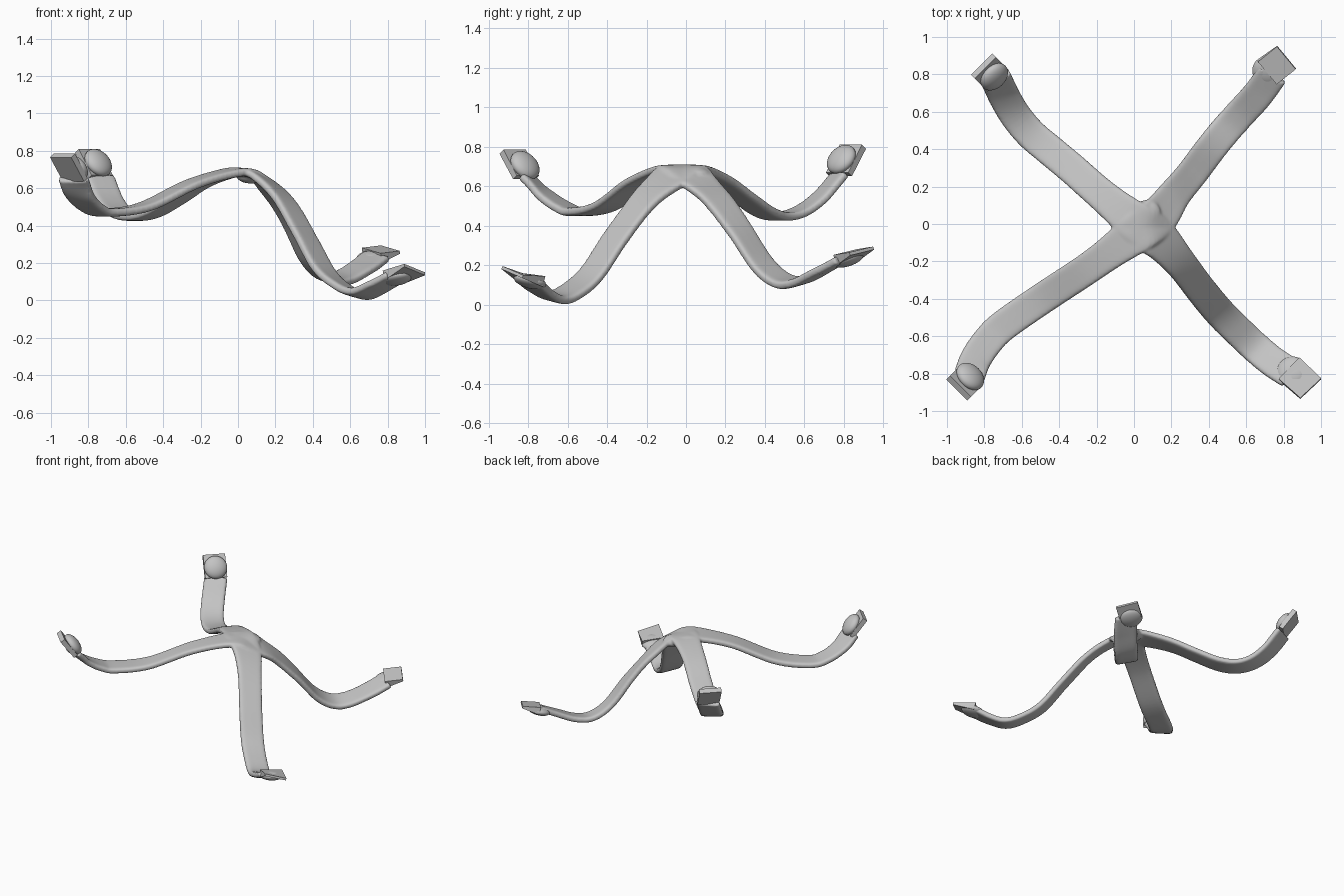
import bpy, bmesh, math
from mathutils import Vector, Matrix

if "Cube" in bpy.data.objects:
    bpy.data.objects.remove(bpy.data.objects["Cube"], do_unlink=True)

grey = bpy.data.materials.new("light grey")
grey.use_nodes = True
grey.diffuse_color = (0.55, 0.55, 0.55, 1)
grey.node_tree.nodes["Principled BSDF"].inputs["Base Color"].default_value = (0.55, 0.55, 0.55, 1)
UP = Vector((0, 0, 1))
HUB = Vector((.09, -.02, .66))


def finish(name, bm):
    bmesh.ops.recalc_face_normals(bm, faces=bm.faces)
    mesh = bpy.data.meshes.new(name)
    bm.to_mesh(mesh)
    bm.free()
    mesh.materials.append(grey)
    ob = bpy.data.objects.new(name, mesh)
    bpy.context.collection.objects.link(ob)
    bpy.ops.object.select_all(action='DESELECT')
    ob.select_set(True)
    bpy.context.view_layer.objects.active = ob
    bpy.ops.object.shade_smooth_by_angle(angle=math.radians(40))
    return ob


def frame(tangent, roll):
    """Side and normal directions of a band; roll lifts its right edge."""
    side = tangent.cross(UP).normalized() + UP * roll
    side = (side - tangent * side.dot(tangent)).normalized()
    return side, side.cross(tangent).normalized()


def sweep(bm, path, rolls, sections):
    rings = []
    for i, p in enumerate(path):
        t = (path[min(i + 1, len(path) - 1)] - path[max(i - 1, 0)]).normalized()
        side, normal = frame(t, rolls[i])
        rings.append([bm.verts.new(p + side * u + normal * v) for u, v in sections[i]])
    n = len(rings[0])
    for a, b in zip(rings, rings[1:]):
        for k in range(n):
            bm.faces.new((a[k], a[(k + 1) % n], b[(k + 1) % n], b[k]))
    bm.faces.new(rings[0])
    bm.faces.new(rings[-1])


def dome(bm, centre, side, along, normal, radius, height):
    basis = Matrix((side, along, normal)).transposed().to_4x4()
    bmesh.ops.create_uvsphere(
        bm, u_segments=32, v_segments=16, radius=1,
        matrix=Matrix.Translation(centre) @ basis @ Matrix.Diagonal((radius, radius, height, 1)))


def smooth_path(points, steps=10):
    """Catmull-Rom through x, y, z, roll points."""
    pts = [Vector(p) for p in points]
    pts = [pts[0] * 2 - pts[1]] + pts + [pts[-1] * 2 - pts[-2]]
    out = []
    for a, b, c, d in zip(pts, pts[1:], pts[2:], pts[3:]):
        for s in range(steps):
            t = s / steps
            out.append((b * 2 + (c - a) * t + (a * 2 - b * 5 + c * 4 - d) * t ** 2
                        + (b * 3 - a - c * 3 + d) * t ** 3) * 0.5)
    return out + [pts[-2]]


def band_section(p):
    """Rounded flat section, wider close to the hub."""
    width = 0.084 * (1 + 0.36 * math.exp(-((p - HUB).length / 0.2) ** 2))
    out = []
    for k in range(24):
        a = 2 * math.pi * k / 24
        c, s = math.cos(a), math.sin(a)
        out.append((width * math.copysign(abs(c) ** 0.35, c),
                    0.022 * math.copysign(abs(s) ** 0.5, s)))
    return out


# Two bands crossing at the hub, each making a pair of arms
band_paths = [
    [(-.88, -.81, .65, 0), (-.845, -.72, .56, 0), (-.78, -.625, .495, 0), (-.70, -.545, .47, 0),
     (-.50, -.405, .50, 0), (-.25, -.24, .62, 0), (-.05, -.095, .68, 0),
     (.05, -.02, .682, -.08), (.14, .05, .635, -.32), (.22, .16, .53, -.35),
     (.31, .27, .38, -.3), (.40, .39, .20, -.25), (.48, .49, .12, -.2),
     (.56, .58, .12, -.2), (.66, .69, .175, -.2), (.74, .80, .235, -.2)],
    [(-.74, .78, .66, 0), (-.69, .675, .54, 0), (-.63, .575, .47, 0), (-.55, .48, .447, 0),
     (-.45, .395, .47, 0), (-.33, .295, .54, 0), (-.20, .18, .625, 0), (-.05, .055, .68, 0),
     (.05, -.02, .682, .08), (.145, -.09, .635, .32), (.25, -.21, .53, .35),
     (.36, -.355, .34, .3), (.46, -.475, .16, .2), (.56, -.575, .07, .2),
     (.65, -.66, .035, .2), (.74, -.735, .07, .22), (.84, -.80, .125, .2)],
]
bm = bmesh.new()
for points in band_paths:
    path = smooth_path(points)
    spine = [p.to_3d() for p in path]
    sweep(bm, spine, [p[3] for p in path], [band_section(p) for p in spine])

# Low button beside the hub centre, blended into the bands
dome(bm, Vector((.07, .055, .66)), Vector((1, 0, 0)), Vector((0, 1, 0)), UP, .075, .035)
arms = finish("crossed_arms", bm)
remesh = arms.modifiers.new("blend", 'REMESH')
remesh.mode = 'VOXEL'
remesh.voxel_size = 0.009
remesh.use_smooth_shade = True
soften = arms.modifiers.new("soften", 'SMOOTH')
soften.factor = 0.5
soften.iterations = 3
for modifier in ("blend", "soften"):
    bpy.ops.object.modifier_apply(modifier=modifier)


def plate_section(half_thickness):
    h = half_thickness
    return [(-.08, -h), (.08, -h), (.08, h), (-.08, h)]


# End plates with a rounded pad: steep ones behind the pad, low ones wedged over it
# Each: start, tip, rolls, half thicknesses, then the pad's position, lift and height
ends = {
    "right_front": ((-.87, -.81, .645), (-.938, -.878, .775), (0, 0), (.016, .018), .33, .03, .045),
    "right_back": ((-.735, .775, .66), (-.805, .845, .80), (0, 0), (.016, .018), .42, .03, .045),
    "left_back": ((.715, .815, .24), (.815, .89, .272), (-.2, -.2), (.028, .008), 0, -.012, .034),
    "left_front": ((.832, -.777, .125), (.945, -.88, .165), (.1, .32), (.028, .008), .1, -.012, .034),
}
for name, (start, tip, rolls, halves, along, lift, height) in ends.items():
    start, tip = Vector(start), Vector(tip)
    direction = (tip - start).normalized()
    side, normal = frame(direction, rolls[0])
    bm = bmesh.new()
    sweep(bm, [start, tip], rolls, [plate_section(h) for h in halves])
    finish(name + "_end_plate", bm)
    bm = bmesh.new()
    dome(bm, start.lerp(tip, along) + normal * lift, side, direction, normal, .084, height)
    finish(name + "_pad", bm)
